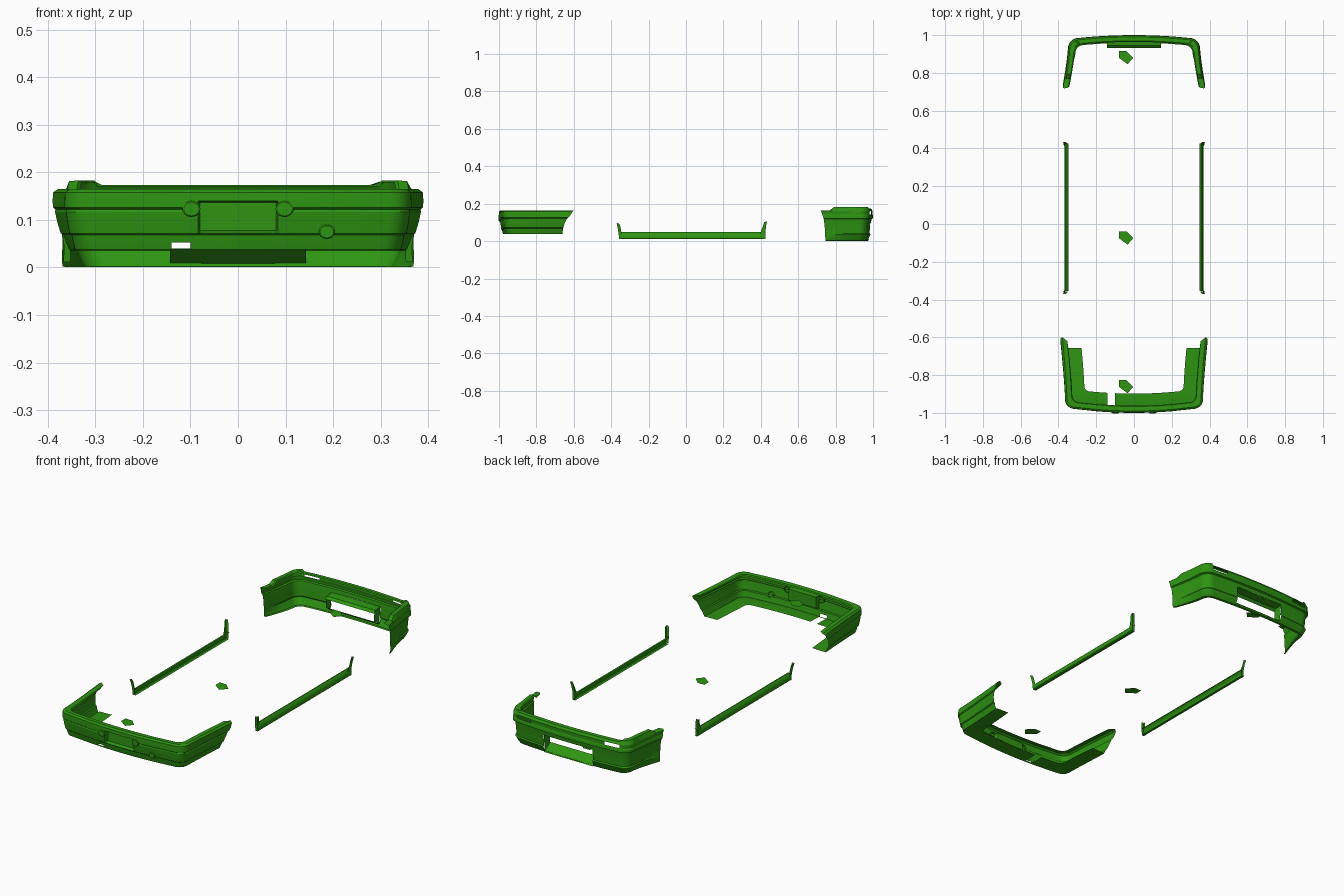
import bpy, bmesh, math

if "Cube" in bpy.data.objects:
    bpy.data.objects.remove(bpy.data.objects["Cube"])

paint = bpy.data.materials.new("green_paint")
paint.diffuse_color = (0.027, 0.30, 0.006, 1)
paint.use_nodes = True
paint.node_tree.nodes["Principled BSDF"].inputs["Base Color"].default_value = paint.diffuse_color


def finish(name, verts, faces, mirror=False, smooth=True):
    mesh = bpy.data.meshes.new(name)
    mesh.from_pydata(verts, [], faces)
    bm = bmesh.new()
    bm.from_mesh(mesh)
    loose = [v for v in bm.verts if not v.link_faces]
    bmesh.ops.delete(bm, geom=loose, context='VERTS')
    bmesh.ops.recalc_face_normals(bm, faces=bm.faces)
    bm.to_mesh(mesh)
    bm.free()
    ob = bpy.data.objects.new(name, mesh)
    bpy.context.collection.objects.link(ob)
    mesh.materials.append(paint)
    if mirror:
        ob.modifiers.new("mirror", 'MIRROR')
    if smooth:
        bpy.context.view_layer.objects.active = ob
        ob.select_set(True)
        bpy.ops.object.shade_smooth_by_angle(angle=math.radians(25))
        ob.select_set(False)
    return ob


def half_path(xs, width, front, crown, r, flare, y_end, n_arc=8, n_side=8):
    """Half of a U in plan: crowned nose, round corner, flared side."""
    cx = width - r
    yc = front + crown * (cx / 0.32) ** 2
    pts = [(x, front + crown * (x / 0.32) ** 2) for x in xs]
    for i in range(n_arc + 1):
        a = math.radians(6 + 84 * i / n_arc)
        pts.append((cx + r * math.sin(a), yc + r - r * math.cos(a)))
    y0 = yc + r
    for i in range(1, n_side + 1):
        f = i / n_side
        pts.append((width + flare * f ** 1.3, y0 + (y_end - y0) * f))
    return pts


def bumper(name, rows, xs, width, crown, r, holes, sgn=1, tweak=None):
    """rows: (z, inset, flare, end y); holes: (x0, x1, z0, z1) on the nose."""
    verts, faces, n = [], [], 0
    for z, d, flare, y_end in rows:
        half = half_path(xs, width - d, -1 + d, crown, max(r - d * 0.3, 0.03), flare, y_end)
        line = [(-x, y) for x, y in half[:0:-1]] + half
        n = len(line)
        for x, y in line:
            p = (x, y, z)
            if tweak:
                p = tweak(*p)
            verts.append((p[0], p[1] * sgn, p[2]))
    mid = n // 2
    for j in range(len(rows) - 1):
        zm = (rows[j][0] + rows[j + 1][0]) / 2
        for i in range(n - 1):
            q = (j * n + i, j * n + i + 1, (j + 1) * n + i + 1, (j + 1) * n + i)
            xm = (verts[q[0]][0] + verts[q[1]][0]) / 2
            nose = abs(i + 0.5 - mid) < len(xs) + 1
            if nose and any(a < xm < b and c < zm < e for a, b, c, e in holes):
                continue
            faces.append(q)
    return finish(name, verts, faces)


# bumper at -y with plate recess, floor flange and exhaust notch
def plate_recess(x, y, z):
    if abs(x) <= 0.081 and 0.075 < z < 0.139 and y < -0.9:
        y = -0.972
    return x, y, z


rows = [(0.158, 0.038, 0.020, -0.66), (0.164, 0.034, 0.022, -0.62), (0.165, 0.010, 0.024, -0.60),
        (0.158, 0.001, 0.025, -0.606), (0.140, 0.0, 0.025, -0.617), (0.137, 0.0, 0.025, -0.62),
        (0.126, 0.0, 0.024, -0.63), (0.122, 0.005, 0.024, -0.634), (0.117, 0.003, 0.023, -0.638),
        (0.095, 0.006, 0.021, -0.649), (0.078, 0.009, 0.019, -0.654), (0.072, 0.010, 0.018, -0.656),
        (0.068, 0.015, 0.017, -0.657), (0.053, 0.018, 0.015, -0.659), (0.038, 0.022, 0.012, -0.66),
        (0.040, 0.030, 0.012, -0.657), (0.042, 0.102, 0.015, -0.656)]
bumper("plate_bumper", rows, [0, 0.04, 0.08, 0.084, 0.1, 0.14, 0.17, 0.2], 0.365, 0.022, 0.05,
       [(-0.14, -0.1, 0.039, 0.053)], 1, plate_recess)


# bumper at +y with air intake and indicator slots
def corner_lift(x, y, z):
    if z > 0.166:
        if abs(x) > 0.298 and y < -0.79:
            z += 0.009
        elif y > -0.79:
            z -= 0.009
    return x, y, z


rows = [(0.170, 0.036, 0.028, -0.73), (0.174, 0.030, 0.028, -0.722), (0.173, 0.010, 0.028, -0.718),
        (0.161, 0.002, 0.028, -0.722), (0.143, 0.003, 0.027, -0.728), (0.136, 0.0, 0.027, -0.731),
        (0.122, 0.0, 0.027, -0.735), (0.118, 0.008, 0.030, -0.736), (0.098, 0.011, 0.031, -0.739),
        (0.070, 0.013, 0.033, -0.742), (0.042, 0.015, 0.034, -0.744), (0.036, 0.010, 0.030, -0.744),
        (0.010, 0.022, 0.042, -0.745), (0.002, 0.027, 0.046, -0.746), (0.001, 0.040, 0.05, -0.748)]
bumper("intake_bumper", rows, [0, 0.05, 0.1, 0.143, 0.18, 0.215, 0.25, 0.285], 0.35, 0.018, 0.055,
       [(-0.143, 0.143, 0.012, 0.097), (0.215, 0.293, 0.144, 0.16), (-0.293, -0.215, 0.144, 0.16)],
       -1, corner_lift)

# intake duct: sloping lower scoop, upper lip and side cheeks
w = 0.143
duct = [(0.982, 0.006), (0.970, 0.012), (0.932, 0.040)]
verts = [(x, y, z) for y, z in duct for x in (-w, w)]
finish("intake_scoop", verts, [(0, 1, 3, 2), (2, 3, 5, 4)], smooth=False)
lip = [(0.988, 0.098), (0.945, 0.094), (0.932, 0.082)]
verts = [(x, y, z) for y, z in lip for x in (-w, w)]
finish("intake_lip", verts, [(0, 1, 3, 2), (2, 3, 5, 4)], smooth=False)
verts = [(w, 0.984, 0.098), (w, 0.975, 0.008), (w - 0.003, 0.935, 0.04), (w - 0.003, 0.94, 0.094)]
finish("intake_cheek", verts, [(0, 1, 2, 3)], mirror=True, smooth=False)


# raised pads on the bumper faces
def pad(name, x, z, rx, rz, y, depth, mirror=False, n=20):
    verts, faces = [], []
    for k, yy in ((1.0, y + depth), (1.0, y), (0.85, y - 0.002)):
        for i in range(n):
            a = 2 * math.pi * i / n
            verts.append((x + k * rx * math.cos(a), yy, z + k * rz * math.sin(a)))
    for j in range(2):
        for i in range(n):
            m = (i + 1) % n
            faces.append((j * n + i, j * n + m, j * n + n + m, j * n + n + i))
    faces.append(tuple(range(2 * n, 3 * n)))
    finish(name, verts, faces, mirror)


pad("tow_cover", 0.187, 0.075, 0.017, 0.015, -0.986, 0.012)
pad("plate_lamp", 0.098, 0.123, 0.019, 0.017, -1.0, 0.014, mirror=True)

# side skirts, each with two upswept end fins
section = [(0.347, 0.046), (0.354, 0.048), (0.362, 0.040), (0.366, 0.030),
           (0.367, 0.014), (0.363, 0.010), (0.350, 0.010)]
k = len(section)
verts = [(x, y, z) for y in (-0.355, 0.425) for x, z in section]
faces = [(i, i + 1, k + i + 1, k + i) for i in range(k - 1)]
finish("side_skirt", verts, faces, mirror=True)

for name, outer, inner in (
        ("skirt_front_fin", [(-0.357, 0.012), (-0.361, 0.045), (-0.366, 0.075), (-0.371, 0.097)],
         [(-0.335, 0.012), (-0.345, 0.045), (-0.350, 0.075), (-0.356, 0.092)]),
        ("skirt_rear_fin", [(0.424, 0.012), (0.424, 0.045), (0.428, 0.080), (0.433, 0.106)],
         [(0.390, 0.012), (0.398, 0.045), (0.411, 0.080), (0.418, 0.102)])):
    xo = (0.367, 0.366, 0.370, 0.375)
    verts = [(x, y, z) for x, (y, z) in zip(xo, outer)]
    verts += [(x - 0.003, y, z) for x, (y, z) in zip(xo, inner)]
    verts += [(x - 0.014, y, z) for x, (y, z) in zip(xo, outer)]
    faces = [(i, i + 1, i + 5, i + 4) for i in range(3)]
    faces += [(i, i + 1, i + 9, i + 8) for i in range(3)]
    finish(name, verts, faces, mirror=True)

# three small flat marker plates on the centre line
outline = [(-0.08, 0.034), (-0.04, 0.034), (-0.004, -0.002), (-0.034, -0.036), (-0.08, -0.002)]
for name, yc, z in (("front_marker", -0.86, 0.14), ("middle_marker", -0.073, 0.03),
                    ("rear_marker", 0.882, 0.05)):
    finish(name, [(x, yc + y, z) for x, y in outline], [tuple(range(5))], smooth=False)
